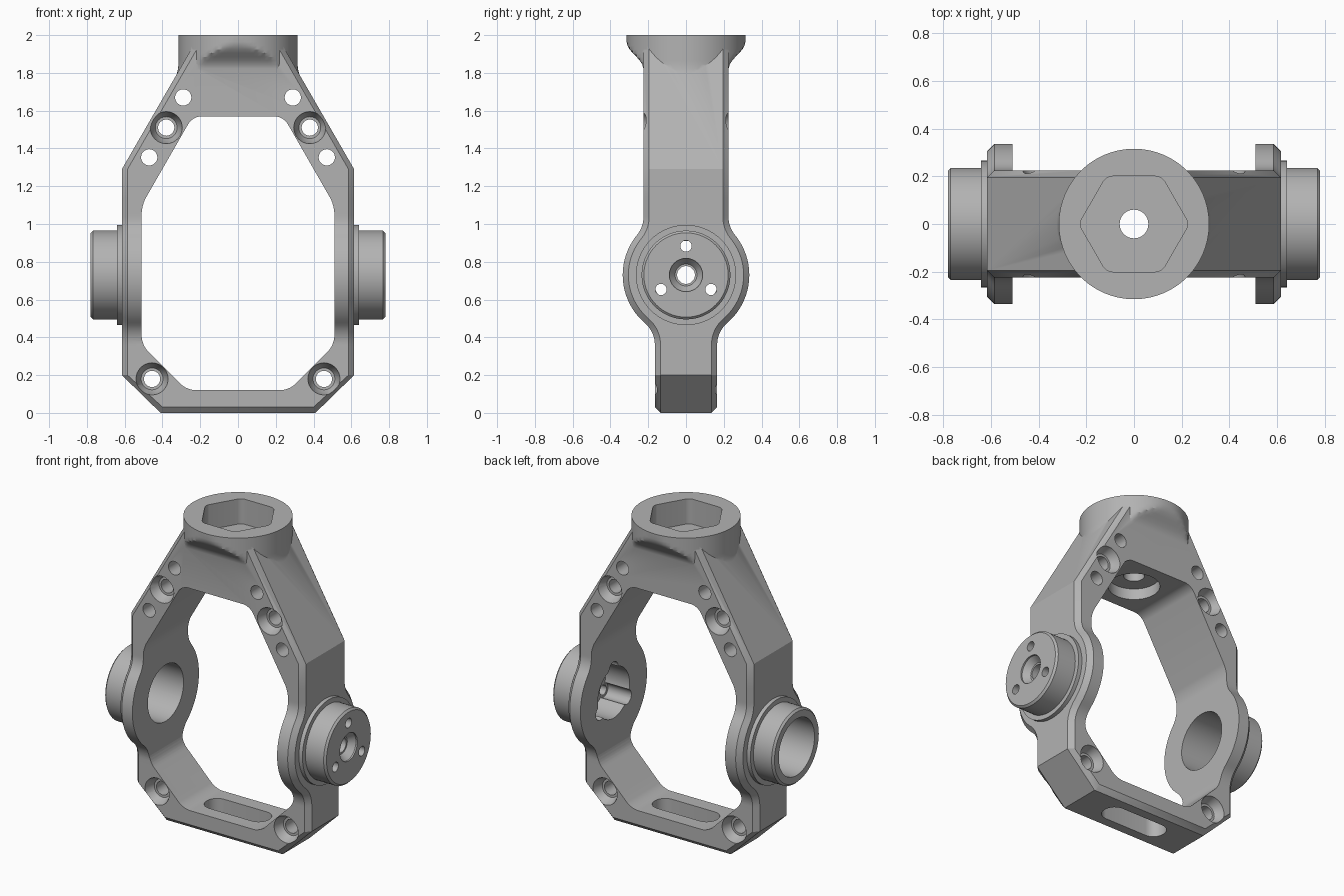
import bpy, bmesh
from math import cos, sin, pi, sqrt

if "Cube" in bpy.data.objects:
    bpy.data.objects.remove(bpy.data.objects["Cube"])

grey = bpy.data.materials.new("machined_grey")
grey.use_nodes = True
GREY = (0.45, 0.45, 0.45, 1)
grey.diffuse_color = GREY
grey.node_tree.nodes["Principled BSDF"].inputs["Base Color"].default_value = GREY


def place(axis, a, b, t):
    """Put a 2D point (a, b) at distance t along an axis."""
    return {"x": (t, a, b), "y": (a, t, b), "z": (a, b, t)}[axis]


def loft(name, rings, axis=None, rounding=0):
    """Skin closed rings of points; optionally round edges along an axis."""
    bm = bmesh.new()
    loops = [[bm.verts.new(p) for p in ring] for ring in rings]
    n = len(loops[0])
    for low, high in zip(loops, loops[1:]):
        for i in range(n):
            j = (i + 1) % n
            bm.faces.new((low[i], low[j], high[j], high[i]))
    bm.faces.new(loops[0])
    bm.faces.new(loops[-1])
    if rounding:
        k = "xyz".index(axis)
        sides = [e for e in bm.edges
                 if abs((e.verts[0].co - e.verts[1].co)[k]) > 0.99 * e.calc_length()]
        bmesh.ops.bevel(bm, geom=sides, offset=rounding, segments=6,
                        profile=0.5, affect="EDGES")
    bmesh.ops.recalc_face_normals(bm, faces=bm.faces)
    mesh = bpy.data.meshes.new(name)
    bm.to_mesh(mesh)
    bm.free()
    mesh.materials.append(grey)
    ob = bpy.data.objects.new(name, mesh)
    bpy.context.collection.objects.link(ob)
    return ob


def lathe(name, axis, a, b, profile, n=48):
    """Revolve (radius, distance) pairs around an axis through (a, b)."""
    return loft(name, [[place(axis, a + r * cos(2 * pi * i / n), b + r * sin(2 * pi * i / n), t)
                        for i in range(n)] for r, t in profile])


def prism(name, axis, points, t0, t1, rounding):
    return loft(name, [[place(axis, a, b, t) for a, b in points] for t in (t0, t1)],
                axis, rounding)


def combine(target, tool, operation):
    mod = target.modifiers.new(operation.lower(), "BOOLEAN")
    mod.operation, mod.solver, mod.object = operation, "EXACT", tool
    bpy.context.view_layer.objects.active = target
    bpy.ops.object.modifier_apply(modifier=mod.name)
    bpy.data.objects.remove(tool)


HUB = 0.73      # height of the pivot axis
CH = 0.03       # outer chamfer


def half_depth(z, inset=0):
    """Side outline: straight bars blended by fillets into the pivot disc."""
    h = (0.225 if z > HUB else 0.165) - inset
    R, f = 0.335 - inset, 0.15 + inset
    d = abs(z - HUB)
    dc = sqrt((R + f) ** 2 - (h + f) ** 2)
    if d >= dc:
        return h
    if d > dc * R / (R + f):
        return h + f - sqrt(f * f - (dc - d) ** 2)
    return sqrt(R * R - d * d)


def half_width(z):
    if z < 0.2:
        return 0.41 + z * 1.025
    return 0.615 - max(0, z - 1.29) * 0.578


# Outer body with chamfered long edges
rings = []
heights = [0, CH, 0.2] + [0.28 + i * 0.014 for i in range(62)] + [1.29, 1.93]
for z in heights:
    X, Y, S = half_width(z), half_depth(z), half_depth(z, CH)
    c = 0.042 if z < 0.1 else CH
    if z == 0:
        Y, S, c = 0.135, 0.134, 0.012
    quarter = [(X, S), (X - c, Y)]
    ring = quarter + [(-x, y) for x, y in quarter[::-1]]
    ring += [(-x, -y) for x, y in ring]
    rings.append([(x, y, z) for x, y in ring])
frame = loft("yoke_frame", rings)

# Round neck, trimmed front and back by a flared outline
neck_rings = []
for z, rx, flat in ((1.72, 0.332, 0.2245), (1.79, 0.325, 0.2245), (1.82, 0.318, 0.2245),
                    (1.845, 0.315, 0.232), (1.865, 0.315, 0.245), (1.885, 0.315, 0.262),
                    (1.905, 0.315, 0.282), (1.925, 0.315, 0.299), (1.945, 0.315, 0.31),
                    (1.965, 0.315, 0.315), (2.0, 0.315, 0.315)):
    neck_rings.append([(rx * cos(a), max(-flat, min(flat, 0.315 * sin(a))), z)
                       for a in (2 * pi * i / 96 for i in range(96))])
combine(frame, loft("neck", neck_rings), "UNION")

# Pivot bosses with a thin shoulder
for s in (1, -1):
    boss = lathe("boss", "x", 0, HUB, [(0.265, s * 0.56), (0.265, s * 0.64), (0.235, s * 0.64),
                                       (0.235, s * 0.768), (0.223, s * 0.78)], 72)
    combine(frame, boss, "UNION")

cutters = []
# Central opening
half = [(0.27, 0.12), (0.51, 0.36), (0.51, 1.10), (0.24, 1.57)]
cutters.append(prism("opening", "y", half + [(-x, z) for x, z in half[::-1]], -1, 1, 0.045))

# Hexagonal socket, drain hole and underside recess in the neck
hexagon = [(0.231 * cos(i * pi / 3), 0.231 * sin(i * pi / 3)) for i in range(6)]
cutters.append(prism("socket", "z", hexagon, 1.84, 2.2, 0.025))
cutters.append(lathe("neck_hole", "z", 0, 0, [(0.15, 1.5), (0.15, 1.64), (0.06, 1.64), (0.06, 1.9)]))

# Slot through the bottom bar
slot = [(-0.22, -0.075), (0.22, -0.075), (0.22, 0.075), (-0.22, 0.075)]
cutters.append(prism("slot", "z", slot, -0.2, 0.25, 0.07))

# Countersunk bolt holes and plain holes, on both sides of the frame
for s in (1, -1):
    for x, z, d in ((0.38, 1.51, 0.225), (0.455, 0.18, 0.165)):
        side = [(0.085, 0.5), (0.085, d - 0.005), (0.058, d - 0.055), (0.043, d - 0.055)]
        cutters.append(lathe("bolt_hole", "y", s * x, z,
                             [(r, -t) for r, t in side] + side[::-1], 32))
    for x, z in ((0.29, 1.67), (0.47, 1.353)):
        cutters.append(lathe("pin_hole", "y", s * x, z, [(0.043, -0.5), (0.043, 0.5)], 32))

# Open bore on the right, lobed pocket with a drilled cap on the left
cutters.append(lathe("bore", "x", 0, HUB, [(0.18, -1), (0.18, -0.4)], 64))
cutters.append(lathe("pocket", "x", 0, HUB, [(0.16, 0.4), (0.16, 0.68)], 64))
cutters.append(lathe("cap_hole", "x", 0, HUB, [(0.047, 0.6), (0.047, 0.73), (0.058, 0.73),
                                               (0.088, 0.77), (0.088, 0.9)]))
for i in range(3):
    a = pi / 2 + i * 2 * pi / 3
    y, z = 0.153 * cos(a), HUB + 0.153 * sin(a)
    cutters.append(lathe("lobe", "x", y, z, [(0.046, 0.4), (0.046, 0.675), (0.03, 0.675),
                                             (0.03, 0.9)], 24))

for cutter in cutters:
    combine(frame, cutter, "DIFFERENCE")

bpy.ops.object.select_all(action="DESELECT")
frame.select_set(True)
bpy.context.view_layer.objects.active = frame
bpy.ops.object.shade_smooth_by_angle(angle=0.5)
